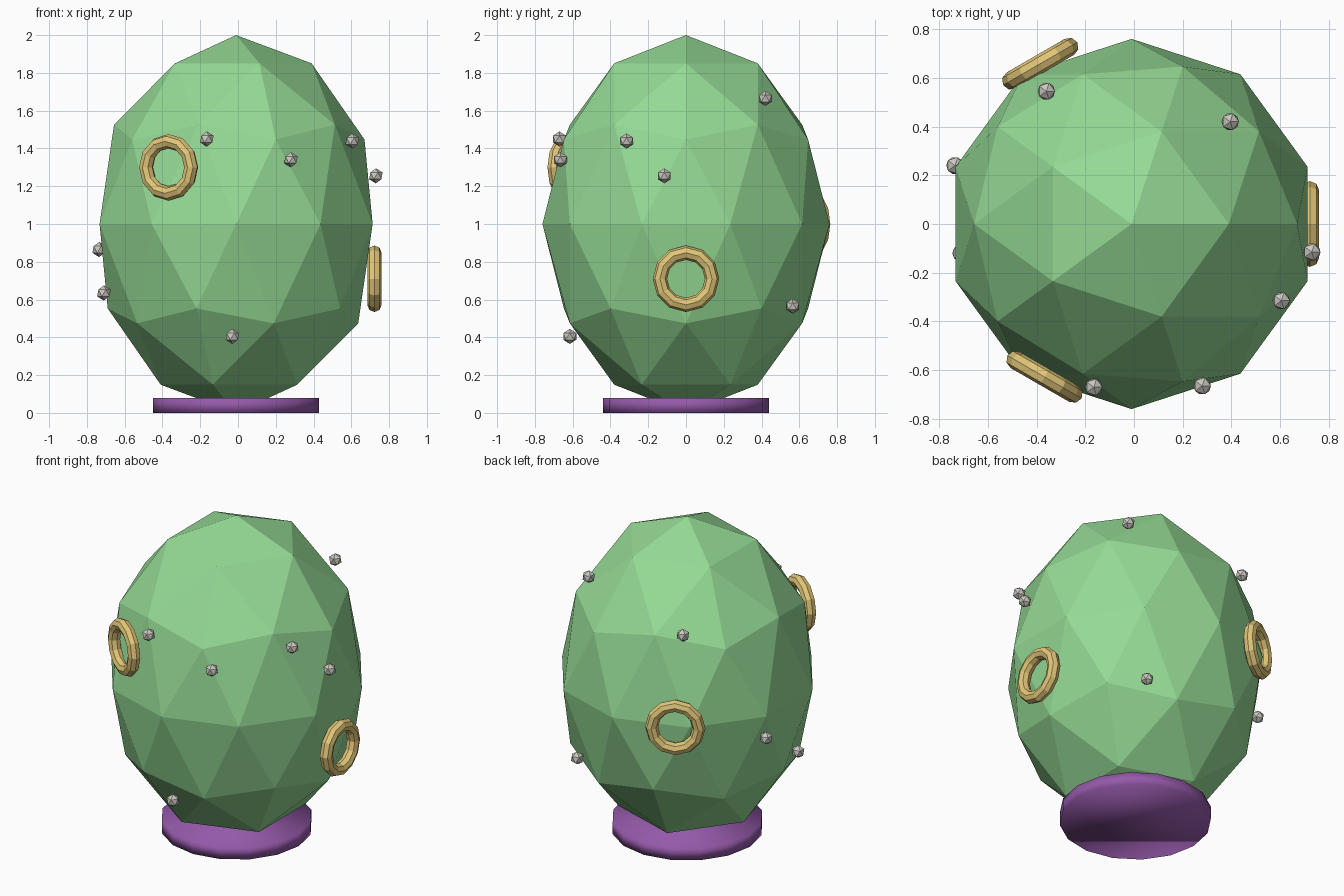
import bpy
from math import radians, cos, sin, sqrt

cube = bpy.data.objects.get("Cube")
if cube:
    bpy.data.objects.remove(cube, do_unlink=True)


def material(name, colour):
    mat = bpy.data.materials.new(name)
    mat.use_nodes = True
    mat.diffuse_color = (*colour, 1)
    mat.node_tree.nodes["Principled BSDF"].inputs["Base Color"].default_value = (*colour, 1)
    return mat


green = material("leaf green", (0.3, 0.7, 0.3))
purple = material("purple", (0.3, 0.1, 0.4))
gold = material("gold", (0.76, 0.57, 0.19))
silver = material("silver", (0.6, 0.58, 0.53))


def finish(name, mat):
    obj = bpy.context.object
    obj.name = name
    obj.data.materials.append(mat)
    return obj


RADIUS = 0.76

# Faceted egg body
bpy.ops.mesh.primitive_ico_sphere_add(subdivisions=2, radius=1, location=(-0.01, 0, 1))
body = finish("egg_body", green)
body.scale = (RADIUS, RADIUS, 1)

# Smooth round base
bpy.ops.mesh.primitive_cylinder_add(vertices=16, radius=0.44, depth=0.08, location=(-0.01, 0, 0.04))
finish("base_disc", purple)
bpy.ops.object.shade_smooth()

# Upright rings spaced around the egg
for i, height in enumerate((0.71, 1.0, 1.3)):
    angle = radians(120 * i)
    reach = RADIUS * sqrt(1 - (height - 1) ** 2)
    bpy.ops.mesh.primitive_torus_add(
        major_segments=12, minor_segments=8, major_radius=0.138, minor_radius=0.038,
        location=(reach * cos(angle) - 0.005, reach * sin(angle), height),
        rotation=(0, radians(90), angle))
    finish(f"ring_{i + 1}", gold)

# Small studs scattered on the shell
studs = [
    (-0.165, -0.67, 1.45), (0.28, -0.665, 1.34), (0.605, -0.315, 1.44),
    (0.73, -0.115, 1.255), (-0.735, 0.24, 0.865), (-0.71, -0.12, 0.635),
    (-0.03, -0.615, 0.405), (0.395, 0.42, 1.665), (0.375, 0.565, 0.565),
    (-0.36, 0.545, 1.54),
]
for i, place in enumerate(studs):
    bpy.ops.mesh.primitive_ico_sphere_add(subdivisions=1, radius=0.04, location=place)
    finish(f"stud_{i + 1}", silver)
